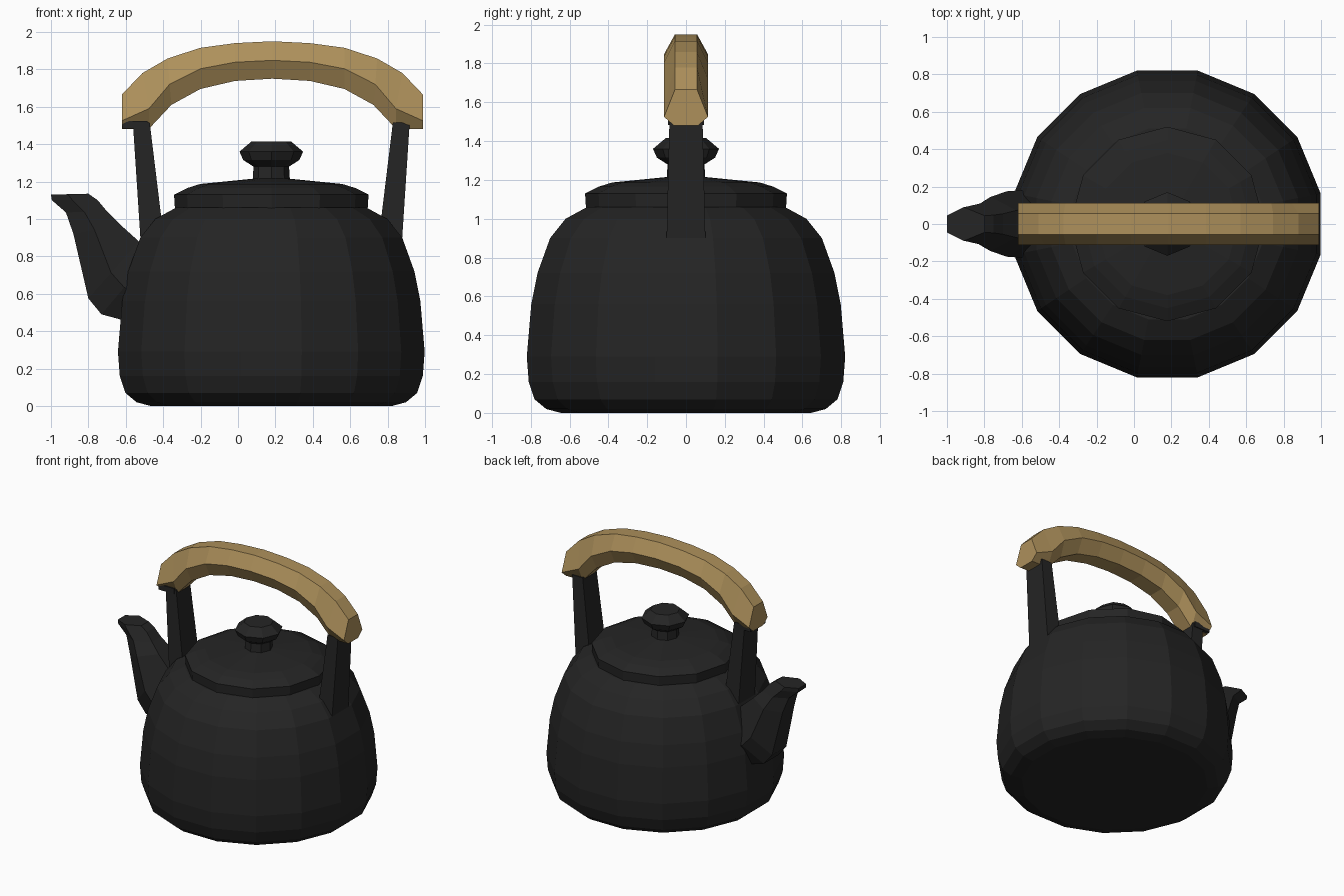
import bpy, bmesh, math

old = bpy.data.objects.get("Cube")
if old:
    bpy.data.objects.remove(old, do_unlink=True)

CX = 0.178  # centre of the pot; the spout sticks out to -x


def material(name, color):
    m = bpy.data.materials.new(name)
    m.use_nodes = True
    m.diffuse_color = (*color, 1)
    b = m.node_tree.nodes["Principled BSDF"]
    b.inputs["Base Color"].default_value = (*color, 1)
    b.inputs["Roughness"].default_value = 0.7
    return m


iron = material("black_iron", (0.018, 0.018, 0.018))
wood = material("tan_wood", (0.42, 0.28, 0.105))


def loft(name, rings, mat):
    """Skin a closed, capped tube through rings of equal point count."""
    bm = bmesh.new()
    rows = [[bm.verts.new(p) for p in ring] for ring in rings]
    n = len(rows[0])
    for a, b in zip(rows, rows[1:]):
        for i in range(n):
            j = (i + 1) % n
            bm.faces.new((a[i], a[j], b[j], b[i]))
    bm.faces.new(rows[0][::-1])
    bm.faces.new(rows[-1])
    bmesh.ops.recalc_face_normals(bm, faces=bm.faces)
    me = bpy.data.meshes.new(name)
    bm.to_mesh(me)
    bm.free()
    me.materials.append(mat)
    ob = bpy.data.objects.new(name, me)
    bpy.context.collection.objects.link(ob)
    return ob


def lathe(name, profile, sides, turn=0.0, scale=1.0):
    """Turned part from (radius, height) pairs."""
    angles = [turn + math.tau * i / sides for i in range(sides)]
    rings = [[(CX + r * scale * math.cos(a), r * scale * math.sin(a), z)
              for a in angles] for r, z in profile]
    return loft(name, rings, iron)


def hexagon(top, mid, low, w_top, w_mid, w_low):
    """Six-sided section in a plane across y, from three (x, z) points."""
    pts = [(top, -w_top), (top, w_top), (mid, w_mid),
           (low, w_low), (low, -w_low), (mid, -w_mid)]
    return [(p[0], y, p[1]) for p, y in pts]


# Pot body: flat sides face the axes
half = math.pi / 16
lathe("body", [(0.645, 0), (0.72, 0.02), (0.78, 0.07), (0.81, 0.16),
               (0.82, 0.29), (0.797, 0.56), (0.765, 0.72), (0.70, 0.90),
               (0.62, 1.00), (0.51, 1.06)],
      16, half, 1 / math.cos(half))

# Lid and knob: corners on the axes
lathe("lid", [(0.515, 1.05), (0.52, 1.13), (0.45, 1.165), (0.38, 1.187),
              (0.08, 1.217)], 12)
lathe("lid_knob", [(0.10, 1.20), (0.095, 1.28), (0.15, 1.315), (0.17, 1.36),
                   (0.105, 1.415)], 8)

# Spout: (upper point, lower point, half width) from tip to root
spout = [((-0.80, 1.135), (-1.00, 1.13), 0.09),
         ((-0.75, 1.10), (-0.995, 1.10), 0.095),
         ((-0.70, 1.04), (-0.92, 1.035), 0.11),
         ((-0.63, 0.97), (-0.88, 0.92), 0.145),
         ((-0.53, 0.88), (-0.80, 0.575), 0.175),
         ((-0.46, 0.81), (-0.73, 0.49), 0.18),
         ((-0.40, 0.75), (-0.60, 0.455), 0.18)]
rings = []
for up, lo, w in spout:
    mid = [u * 0.45 + v * 0.55 for u, v in zip(up, lo)]
    rings.append(hexagon(up, mid, lo, w * 0.5, w, w * 0.5))
loft("spout", rings, iron)

# Wooden handle: half of the arch as (x, z) for top, middle and bottom edges
arch = [((0, 1.95), (0, 1.848), (0, 1.75)),
        ((0.20, 1.94), (0.20, 1.838), (0.20, 1.738)),
        ((0.385, 1.915), (0.385, 1.803), (0.385, 1.695)),
        ((0.56, 1.858), (0.55, 1.72), (0.54, 1.61)),
        ((0.695, 1.78), (0.66, 1.59), (0.66, 1.482)),
        ((0.805, 1.665), (0.805, 1.525), (0.805, 1.48))]
hx = 0.184
left = [[(hx + x, z) for x, z in s] for s in arch]
right = [[(hx - x, z) for x, z in s] for s in arch[:0:-1]]
loft("handle", [hexagon(*s, 0.057, 0.113, 0.062) for s in right + left], wood)

# Metal straps joining the handle to the body
for side, label in ((1, "left"), (-1, "right")):
    rings = []
    for inner, outer, w, z in ((0.575, 0.70, 0.10, 0.90),
                               (0.65, 0.74, 0.085, 1.515)):
        rings.append([(CX + side * x, y, z) for x, y in
                      ((inner, -w), (outer, -w), (outer, w), (inner, w))])
    loft(label + "_strap", rings, iron)

# Bent tab under the spout end of the handle
loft("handle_tab", [[(x, y, z) for x, y in ((-0.618, -0.092), (-0.485, -0.092),
                                            (-0.485, 0.092), (-0.618, 0.092))]
                    for z in (1.483, 1.525)], iron)
